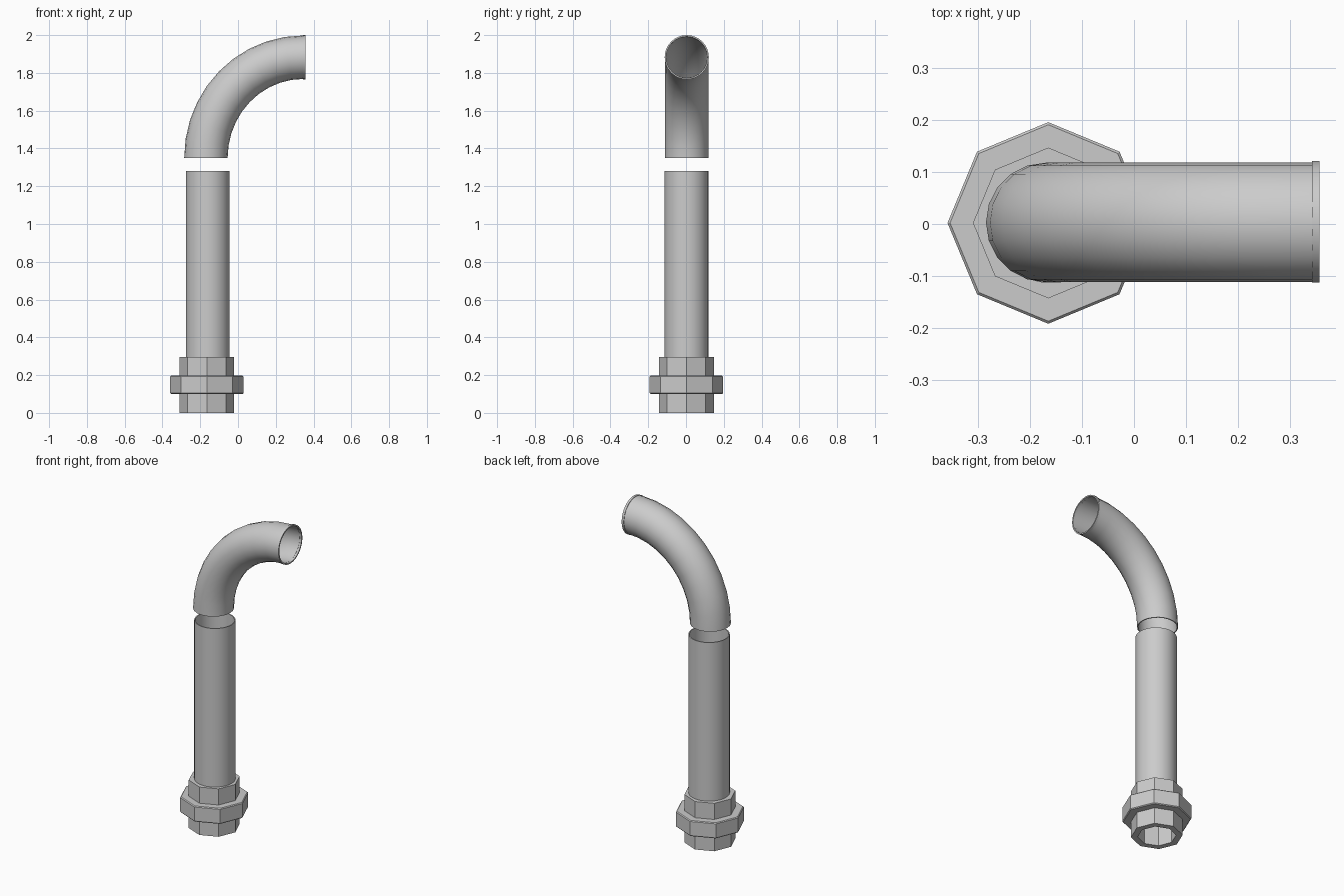
import bpy
import bmesh
from math import sin, cos, pi, radians

cube = bpy.data.objects.get("Cube")
if cube:
    bpy.data.objects.remove(cube, do_unlink=True)

metal = bpy.data.materials.new("light grey metal")
metal.use_nodes = True
colour = (0.6, 0.6, 0.6, 1)
metal.diffuse_color = colour
metal.node_tree.nodes["Principled BSDF"].inputs["Base Color"].default_value = colour

AXIS = -0.165      # centre line of the upright pipe
WALL = 0.006


def tube(name, rings, sides, closed=False, smooth=True):
    """Bridge rings given as (x, y, z, radius, tilt about y)."""
    bm = bmesh.new()
    loops = []
    for x, y, z, r, tilt in rings:
        loop = []
        for i in range(sides):
            a = 2 * pi * i / sides
            u, v = r * cos(a), r * sin(a)
            loop.append(bm.verts.new((x + u * cos(tilt), y + v, z - u * sin(tilt))))
        loops.append(loop)
    pairs = list(zip(loops, loops[1:]))
    if closed:
        pairs.append((loops[-1], loops[0]))
    for a, b in pairs:
        for i in range(sides):
            j = (i + 1) % sides
            bm.faces.new((a[i], a[j], b[j], b[i]))
    bmesh.ops.recalc_face_normals(bm, faces=bm.faces)
    mesh = bpy.data.meshes.new(name)
    bm.to_mesh(mesh)
    bm.free()
    mesh.materials.append(metal)
    ob = bpy.data.objects.new(name, mesh)
    bpy.context.collection.objects.link(ob)
    if smooth:
        bpy.ops.object.select_all(action='DESELECT')
        ob.select_set(True)
        bpy.context.view_layer.objects.active = ob
        bpy.ops.object.shade_smooth_by_angle(angle=radians(40))
    return ob


def pipe(name, path, sides):
    """Thin walled pipe: outer skin along the path, inner skin back again."""
    inner = [(x, y, z, r - WALL, t) for x, y, z, r, t in reversed(path)]
    return tube(name, path + inner, sides, closed=True)


def octagon_ring(name, low, high, outer, inner, bevel=0):
    section = [(outer, low), (outer, high), (inner, high), (inner, low)]
    if bevel:
        section[:2] = [(outer - bevel, low), (outer, low + bevel),
                       (outer, high - bevel), (outer - bevel, high)]
    tube(name, [(AXIS, 0.002, z, r, 0) for r, z in section], 8,
         closed=True, smooth=False)


# Octagonal union at the foot
octagon_ring("lower_collar", 0, 0.1, 0.145, 0.108)
octagon_ring("union_nut", 0.1, 0.197, 0.194, 0.108, 0.005)
octagon_ring("upper_collar", 0.197, 0.297, 0.145, 0.108)

# Straight upright pipe
pipe("upright_pipe", [(-0.16, 0.002, z, 0.116, 0) for z in (0.2, 1.27, 1.28)], 32)

# Quarter bend, floating just above the upright pipe
STEPS = 10
END_X, START_Z, BEND = 0.345, 1.35, 0.533
bend = []
for i in range(STEPS + 1):
    a = pi / 2 * i / STEPS
    bend.append((END_X - (END_X + 0.17) * cos(a), 0.003,
                 START_Z + BEND * sin(a), 0.115, a))
pipe("elbow", bend, 20)

# Slim rim around the outlet
rim_z = START_Z + BEND
tube("outlet_rim", [(x, 0.004, rim_z, r, pi / 2) for x, r in
                    ((0.343, 0.117), (0.357, 0.117), (0.357, 0.109), (0.343, 0.109))],
     32, closed=True)
